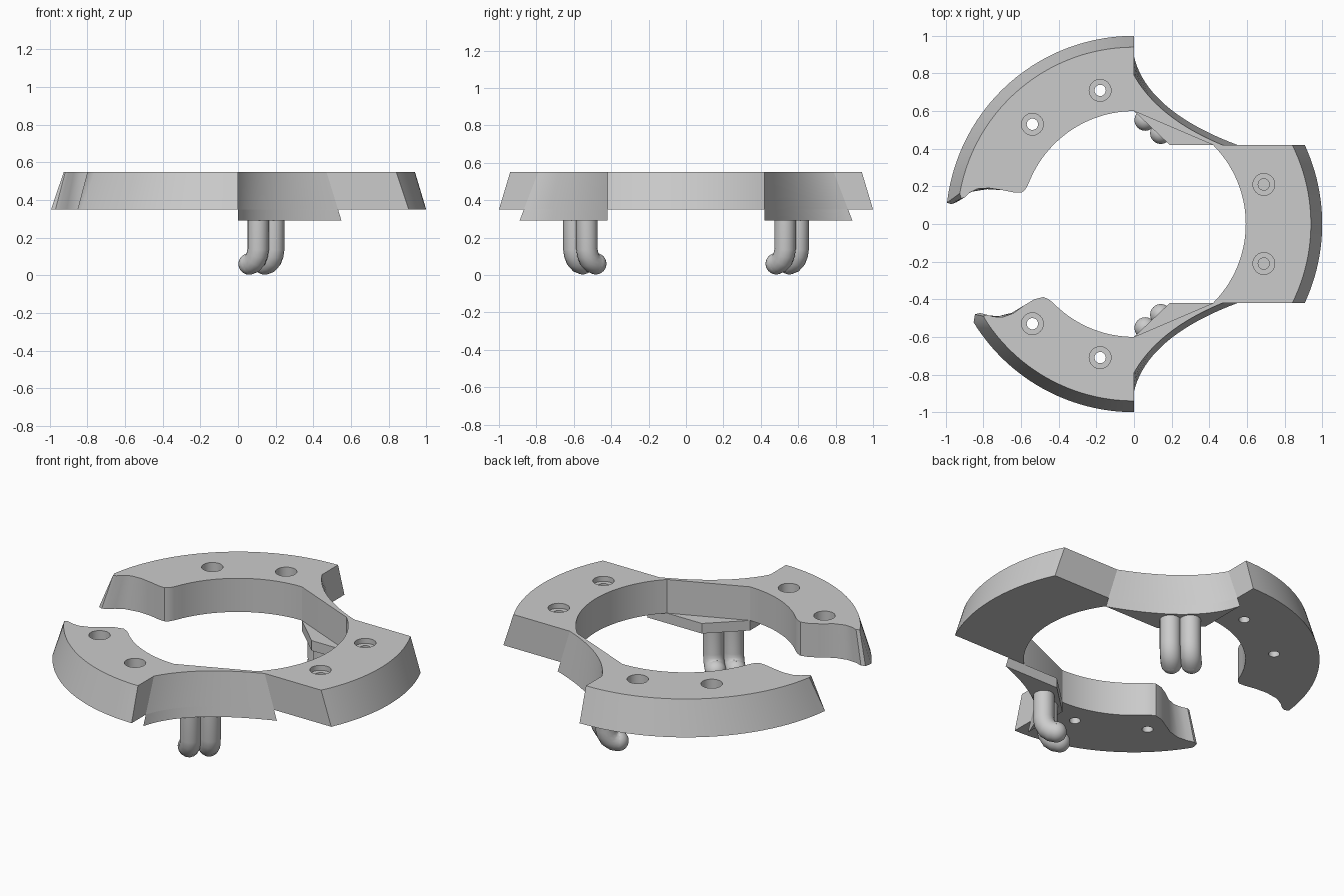
import bpy, bmesh, math
from mathutils import Vector

if "Cube" in bpy.data.objects:
    bpy.data.objects.remove(bpy.data.objects["Cube"], do_unlink=True)

grey = bpy.data.materials.new("plain grey")
grey.use_nodes = True
COLOUR = (0.6, 0.6, 0.6, 1)
grey.diffuse_color = COLOUR
grey.node_tree.nodes["Principled BSDF"].inputs["Base Color"].default_value = COLOUR

Z_LEDGE, Z_LOW, Z_TOP = 0.29, 0.35, 0.55


def arc(radius, start, end, count=28):
    angles = [math.radians(start + (end - start) * i / count) for i in range(count + 1)]
    return [(radius * math.cos(a), radius * math.sin(a)) for a in angles]


def activate(ob):
    bpy.ops.object.select_all(action="DESELECT")
    ob.select_set(True)
    bpy.context.view_layer.objects.active = ob


def smooth(ob):
    activate(ob)
    bpy.ops.object.shade_smooth_by_angle(angle=math.radians(30))


def loft(name, low, high, z0, z1, side=1):
    """Solid between two outlines with equal point counts; side flips y."""
    bm = bmesh.new()
    a = [bm.verts.new((x, y * side, z0)) for x, y in low]
    b = [bm.verts.new((x, y * side, z1)) for x, y in high]
    bm.faces.new(a)
    bm.faces.new(b)
    for i in range(len(a)):
        j = (i + 1) % len(a)
        bm.faces.new((a[i], a[j], b[j], b[i]))
    bmesh.ops.recalc_face_normals(bm, faces=bm.faces)
    mesh = bpy.data.meshes.new(name)
    bm.to_mesh(mesh)
    bm.free()
    ob = bpy.data.objects.new(name, mesh)
    bpy.context.collection.objects.link(ob)
    mesh.materials.append(grey)
    return ob


def drill(ob, x, y, radius, z0, z1):
    bpy.ops.mesh.primitive_cylinder_add(vertices=32, radius=radius, depth=z1 - z0,
                                        location=(x, y, (z0 + z1) / 2))
    cutter = bpy.context.object
    cutter.hide_render = True
    cutter.data.materials.append(grey)
    activate(ob)
    mod = ob.modifiers.new("hole", "BOOLEAN")
    mod.operation, mod.solver, mod.object = "DIFFERENCE", "EXACT", cutter
    bpy.ops.object.modifier_apply(modifier=mod.name)
    bpy.data.objects.remove(cutter, do_unlink=True)


def screw_hole(ob, x, y, head_depth, bottom):
    drill(ob, x, y, 0.058, Z_TOP - head_depth, Z_TOP + 0.1)
    drill(ob, x, y, 0.03, bottom, Z_TOP + 0.1)


def lean(p):
    """Upper position of a point on the sloping end of a lobe."""
    t = max(0, (math.hypot(*p) - 0.75) / 0.25)
    return (p[0] * (1 - 0.06 * t), p[1] * (1 - 0.06 * t) + 0.04 * t)


# Open-ended lobes at the back and front, each with its own curled end
back_end = [(-.97, .105), (-.945, .115), (-.91, .145), (-.86, .172), (-.78, .185),
            (-.70, .18), (-.64, .168), (-.60, .166), (-.58, .18), (-.565, .205)]
front_end = [(-.845, .48), (-.82, .473), (-.78, .485), (-.72, .49), (-.65, .472),
             (-.58, .43), (-.53, .40), (-.48, .388), (-.455, .40)]
for name, side, end, low_angle, high_angle, inner_angle in (
        ("back_lobe", 1, back_end, 173.5, 170, 155),
        ("front_lobe", -1, front_end, 148.5, 146, 136)):
    inner = arc(0.6, inner_angle, 90)
    low = arc(1, 90, low_angle) + end + inner
    high = arc(0.94, 90, high_angle) + [lean(p) for p in end] + inner
    lobe = loft(name, low, high, Z_LOW, Z_TOP, side)
    for x, y in ((-0.18, 0.71), (-0.54, 0.53)):
        screw_hole(lobe, x, y * side, 0.1, 0.2)
    smooth(lobe)

# Closed lobe with straight sides and blind holes
HALF = 0.42


def cross_angle(radius):
    return math.degrees(math.asin(HALF / radius))


hole_edge = arc(0.594, -cross_angle(0.594), cross_angle(0.594))
side_lobe = loft("side_lobe",
                 arc(1, cross_angle(1), -cross_angle(1)) + hole_edge,
                 arc(0.94, cross_angle(0.94), -cross_angle(0.94)) + hole_edge, Z_LOW, Z_TOP)
for y in (-0.21, 0.21):
    screw_hole(side_lobe, 0.69, y, 0.03, 0.47)
smooth(side_lobe)


def scoop(z, count=20):
    """Concave outer edge of a bridge at height z."""
    f = (z - Z_LEDGE) / (Z_TOP - Z_LEDGE)
    ends = (((0, .89), (0, .79)), ((.07, .60), (.13, .56)), ((.55, HALF), (.47, HALF)))
    p, q, r = [Vector(a).lerp(Vector(b), f) for a, b in ends]
    steps = [i / count for i in range(count + 1)]
    return [tuple(p * (1 - t) ** 2 + q * 2 * t * (1 - t) + r * t * t) for t in steps]


# Scooped bridges between lobes, with a ledge and a pair of hooks below
for label, side in (("back", 1), ("front", -1)):
    chord = [(0.42, HALF), (0, 0.6)]
    smooth(loft(label + "_bridge", scoop(Z_LOW) + chord, scoop(Z_TOP) + chord,
                Z_LOW, Z_TOP, side))
    corner = [(0.19, HALF), (0, 0.6)]
    smooth(loft(label + "_ledge", scoop(Z_LEDGE) + corner, scoop(Z_LOW) + corner,
                Z_LEDGE, Z_LOW, side))
    for place, x, y in (("outer", 0.107, 0.60), ("inner", 0.19, 0.53)):
        name = f"{label}_{place}_hook"
        curve = bpy.data.curves.new(name, "CURVE")
        curve.dimensions = "3D"
        curve.bevel_depth, curve.bevel_resolution = 0.057, 6
        curve.use_fill_caps = True
        path = [(0, .30), (0, .14), (.006, .11), (.02, .083), (.042, .066), (.068, .06)]
        line = curve.splines.new("POLY")
        line.points.add(len(path) - 1)
        for point, (d, z) in zip(line.points, path):
            point.co = (x - d * 0.7, (y - d * 0.7) * side, z, 1)
        tip = line.points[-1].co.xyz.copy()
        hook = bpy.data.objects.new(name, curve)
        bpy.context.collection.objects.link(hook)
        curve.materials.append(grey)
        activate(hook)
        bpy.ops.object.convert(target="MESH")
        smooth(bpy.context.object)
        # Rounded end of the hook
        bpy.ops.mesh.primitive_uv_sphere_add(segments=24, ring_count=16, radius=0.057,
                                             location=tip)
        ball = bpy.context.object
        ball.name = name + "_tip"
        ball.data.materials.append(grey)
        smooth(ball)
